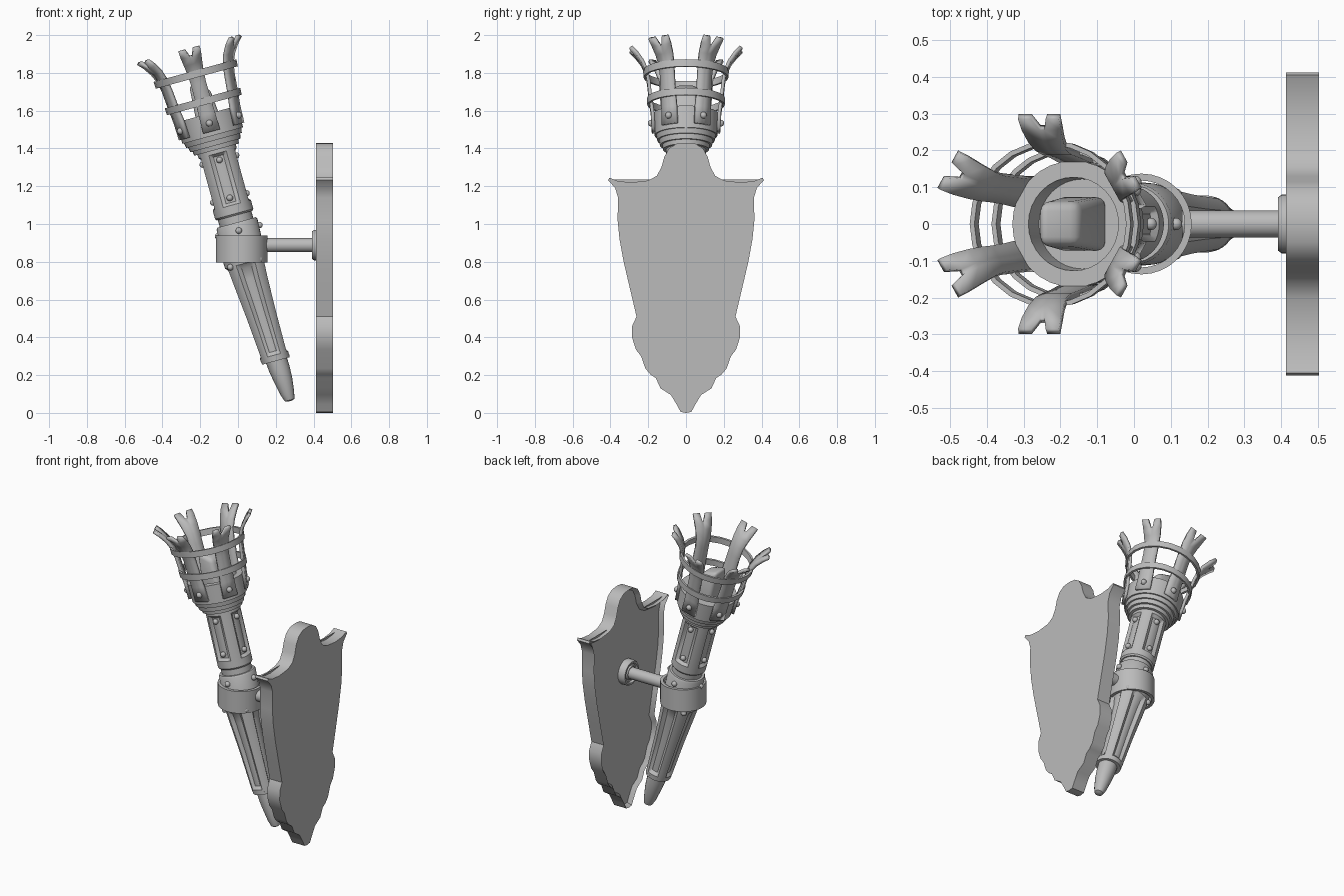
import bpy, bmesh, math
from mathutils import Matrix, Vector

cube = bpy.data.objects.get("Cube")
if cube:
    bpy.data.objects.remove(cube, do_unlink=True)

metal = bpy.data.materials.new("plain grey")
metal.use_nodes = True
GREY = (0.5, 0.5, 0.5, 1)
metal.diffuse_color = GREY
metal.node_tree.nodes["Principled BSDF"].inputs["Base Color"].default_value = GREY

# Leaning frame shared by all the torch parts
LEAN = Matrix.Translation((0.268, 0, 0)) @ Matrix.Rotation(math.radians(-15.3), 4, 'Y')
TAU = math.tau


def finish(name, bm, frame=None, angle=35):
    bmesh.ops.recalc_face_normals(bm, faces=bm.faces)
    if frame:
        bm.transform(frame)
    mesh = bpy.data.meshes.new(name)
    bm.to_mesh(mesh)
    bm.free()
    mesh.materials.append(metal)
    ob = bpy.data.objects.new(name, mesh)
    bpy.context.collection.objects.link(ob)
    bpy.ops.object.select_all(action='DESELECT')
    ob.select_set(True)
    bpy.context.view_layer.objects.active = ob
    bpy.ops.object.shade_smooth_by_angle(angle=math.radians(angle))
    return ob


def lathe(name, rows, frame=LEAN, sides=32, groove=None, closed=False):
    """Rows are (height, radius, side shift, groove depth), the last two optional."""
    bm = bmesh.new()
    rings = []
    for row in rows:
        h, r, shift, depth = (tuple(row) + (0, 0))[:4]
        ring = []
        for i in range(sides):
            a = TAU * i / sides
            rad = r - (depth * groove(a) if groove else 0)
            ring.append(bm.verts.new((rad * math.cos(a) + shift, rad * math.sin(a), h)))
        rings.append(ring)
    pairs = list(zip(rings, rings[1:]))
    if closed:
        pairs.append((rings[-1], rings[0]))
    for low, high in pairs:
        for i in range(sides):
            j = (i + 1) % sides
            bm.faces.new((low[i], low[j], high[j], high[i]))
    if not closed:
        bm.faces.new(rings[0][::-1])
        bm.faces.new(rings[-1])
    return finish(name, bm, frame)


def rivets(name, height, radius, count, start, size=0.017, shift=0):
    bm = bmesh.new()
    for k in range(count):
        a = start + TAU * k / count
        spot = (radius * math.cos(a) + shift, radius * math.sin(a), height)
        bmesh.ops.create_uvsphere(bm, u_segments=12, v_segments=8, radius=size,
                                  matrix=Matrix.Translation(spot))
    return finish(name, bm, LEAN, 60)


def four_slots(a):
    off = abs((a + TAU / 8) % (TAU / 4) - TAU / 8)
    return min(1, max(0, (math.radians(27) - off) / math.radians(7)))


# Shield: mirrored outline, thick slab with a sunken face inside a rim
half = [(0, 1.43), (.05, 1.425), (.09, 1.4), (.115, 1.355), (.13, 1.3), (.155, 1.255),
        (.2, 1.23), (.29, 1.22), (.36, 1.227), (.405, 1.245), (.412, 1.232), (.375, 1.19),
        (.36, 1.14), (.362, 1.02), (.352, .92), (.33, .8), (.295, .65), (.262, .51),
        (.285, .46), (.286, .4), (.265, .335), (.238, .3), (.215, .235), (.19, .205),
        (.16, .185), (.135, .13), (.08, .095), (.05, .045), (.028, .005), (0, 0)]
outline = half + [(-y, z) for y, z in half[-2:0:-1]]
bm = bmesh.new()
back = bm.faces.new([bm.verts.new((0.503, y, z)) for y, z in outline])
new = bmesh.ops.extrude_face_region(bm, geom=[back], use_keep_orig=True)["geom"]
bmesh.ops.translate(bm, vec=(-0.09, 0, 0), verts=[g for g in new if isinstance(g, bmesh.types.BMVert)])
bmesh.ops.recalc_face_normals(bm, faces=bm.faces)
bm.faces.ensure_lookup_table()
face = min(bm.faces, key=lambda f: f.calc_center_median().x)
bmesh.ops.inset_region(bm, faces=[face], thickness=0.02)
bmesh.ops.translate(bm, vec=(0.025, 0, 0), verts=face.verts[:])
finish("shield", bm)

# Wall mount: round flange, arm and upright ring
ARM = Matrix.Translation((0.45, 0, 0.888)) @ Matrix.Rotation(math.radians(-90), 4, 'Y')
lathe("flange", [(0, .08), (.048, .08), (.058, .073), (.058, .062), (.045, .056),
                 (.045, .046), (.056, .042)], ARM)
lathe("arm", [(0, .037), (.32, .037)], ARM, 20)
RING = Matrix.Translation((0.02, 0, 0))
lathe("holder_ring", [(.797, .137), (.94, .137), (.94, .118), (.797, .118)], RING, closed=True)

# Handle
lathe("tip", [(.058, .012, .024), (.064, .026, .023), (.1, .037, .021), (.18, .05, .018),
              (.24, .056, .014), (.31, .058, .01)], sides=16)
lathe("lower_collar", [(.283, .06, .008), (.283, .076, .008), (.3, .077, .008), (.3, .07, .007)])
lathe("lower_handle", [(.29, .076, .007), (.315, .078, .006), (.335, .079, .005, .018),
                       (.55, .09, -.003, .022), (.74, .104, -.01, .024), (.8, .109, -.011, .02),
                       (.825, .111, -.012), (.9, .113, -.012)], sides=80, groove=four_slots)
rivets("lower_rivets", .825, .113, 4, TAU / 8, shift=-.014)
lathe("middle_sleeve", [(.86, .112, -.008), (1.035, .112), (1.045, .106), (1.045, .092),
                        (1.085, .092), (1.085, .1)])
rivets("sleeve_rivets", 1.0, .114, 4, 0)
lathe("upper_handle", [(1.083, .098), (1.092, .105), (1.14, .105), (1.155, .105, 0, .018),
                       (1.41, .105, 0, .018), (1.425, .105), (1.5, .106)],
      sides=80, groove=four_slots)
for h in (1.18, 1.388):
    rivets("handle_rivets", h, .092, 4, 0)

# Hollow cup with stepped foot
lathe("cup", [(1.445, .1), (1.445, .122), (1.468, .126), (1.468, .138), (1.495, .143),
              (1.495, .152), (1.522, .158), (1.522, .166), (1.64, .172), (1.64, .127),
              (1.55, .122)], sides=32)

# Squared stick end standing in the cup
bm = bmesh.new()
bmesh.ops.create_cube(bm, size=1)
for v in bm.verts:
    top = v.co.z > 0
    v.co = (v.co.x * (.1 if top else .14), v.co.y * (.12 if top else .15),
            (1.79 - v.co.x * .05) if top else 1.54)
bmesh.ops.bevel(bm, geom=bm.edges[:], offset=.025, segments=3, profile=.5, affect='EDGES')
finish("stick_end", bm, LEAN, 50)

# Six forked prongs: rows are (height, radius, half width)
rows = [(1.545, .172, .046), (1.64, .177, .044), (1.72, .188, .042), (1.81, .197, .041),
        (1.87, .208, .044), (1.92, .23, .05), (1.965, .262, .056), (1.995, .292, .058)]
bm = bmesh.new()
for k in range(6):
    turn = Matrix.Rotation(TAU * (k + .5) / 6, 4, 'Z')
    grid = []
    for n, (h, r, w) in enumerate(rows):
        tip = n == len(rows) - 1
        line = []
        for t in (-1, -.12, .12, 1):
            notch = .8 if n == len(rows) - 2 and abs(t) < 1 else 0
            spread = 3 if tip and abs(t) < 1 else 1
            line.append(bm.verts.new(turn @ Vector((r, t * w * spread, h - notch * .01))))
        grid.append(line)
    for n, (low, high) in enumerate(zip(grid, grid[1:])):
        for c in range(3):
            if n < len(rows) - 2 or c != 1:
                bm.faces.new((low[c], low[c + 1], high[c + 1], high[c]))
prongs = finish("prongs", bm, LEAN)
thick = prongs.modifiers.new("thickness", 'SOLIDIFY')
thick.thickness = .018
thick.offset = 0
rivets("prong_rivets", 1.59, .184, 6, TAU / 12, .018)

# Two hoops around the prongs
for h, r in ((1.709, .192), (1.86, .212)):
    lathe("hoop", [(h - .019, r), (h - .019, r + .013), (h + .019, r + .015),
                   (h + .019, r + .002)], sides=24, closed=True)
